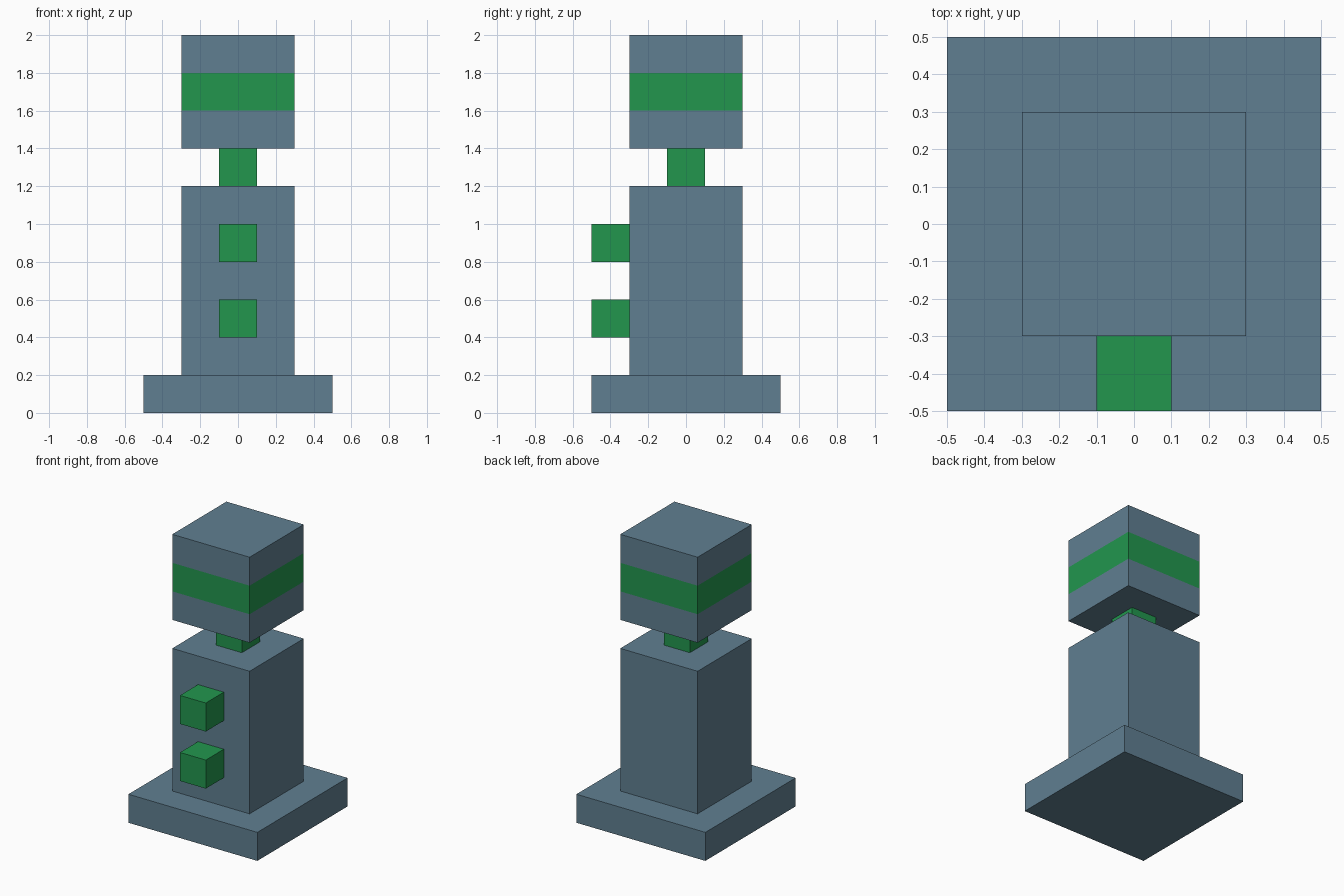
import bpy
import bmesh
from mathutils import Matrix, Vector

if "Cube" in bpy.data.objects:
    bpy.data.objects.remove(bpy.data.objects["Cube"], do_unlink=True)


def make_material(name, rgb):
    mat = bpy.data.materials.new(name)
    mat.use_nodes = True
    color = (*rgb, 1.0)
    mat.diffuse_color = color
    mat.node_tree.nodes["Principled BSDF"].inputs["Base Color"].default_value = color
    return mat


slate = make_material("slate blue", (0.117, 0.212, 0.283))
green = make_material("green", (0.016, 0.305, 0.076))


def box(name, center, size, mats, band=None):
    """Flat-shaded box; faces between the two band heights get the second material."""
    bm = bmesh.new()
    bmesh.ops.create_cube(bm, size=1.0,
                          matrix=Matrix.Translation(center) @ Matrix.Diagonal((*size, 1.0)))
    if band:
        for z in band:
            bmesh.ops.bisect_plane(bm, geom=bm.verts[:] + bm.edges[:] + bm.faces[:],
                                   plane_co=Vector((0, 0, z)), plane_no=Vector((0, 0, 1)))
        for face in bm.faces:
            if band[0] < face.calc_center_median().z < band[1]:
                face.material_index = 1
    mesh = bpy.data.meshes.new(name)
    bm.to_mesh(mesh)
    bm.free()
    for mat in mats:
        mesh.materials.append(mat)
    obj = bpy.data.objects.new(name, mesh)
    bpy.context.collection.objects.link(obj)
    return obj


# Base slab and body column
box("base", (0, 0, 0.1), (1.0, 1.0, 0.2), [slate])
box("body", (0, 0, 0.7), (0.6, 0.6, 1.0), [slate])

# Cube buttons on the front of the body
for label, z in (("lower", 0.5), ("upper", 0.9)):
    box(f"{label}_button", (0, -0.4, z), (0.2, 0.2, 0.2), [green])

# Neck and head with a green band cut all the way round
box("neck", (0, 0, 1.3), (0.2, 0.2, 0.2), [green])
box("head", (0, 0, 1.7), (0.6, 0.6, 0.6), [slate, green], band=(1.6, 1.8))
